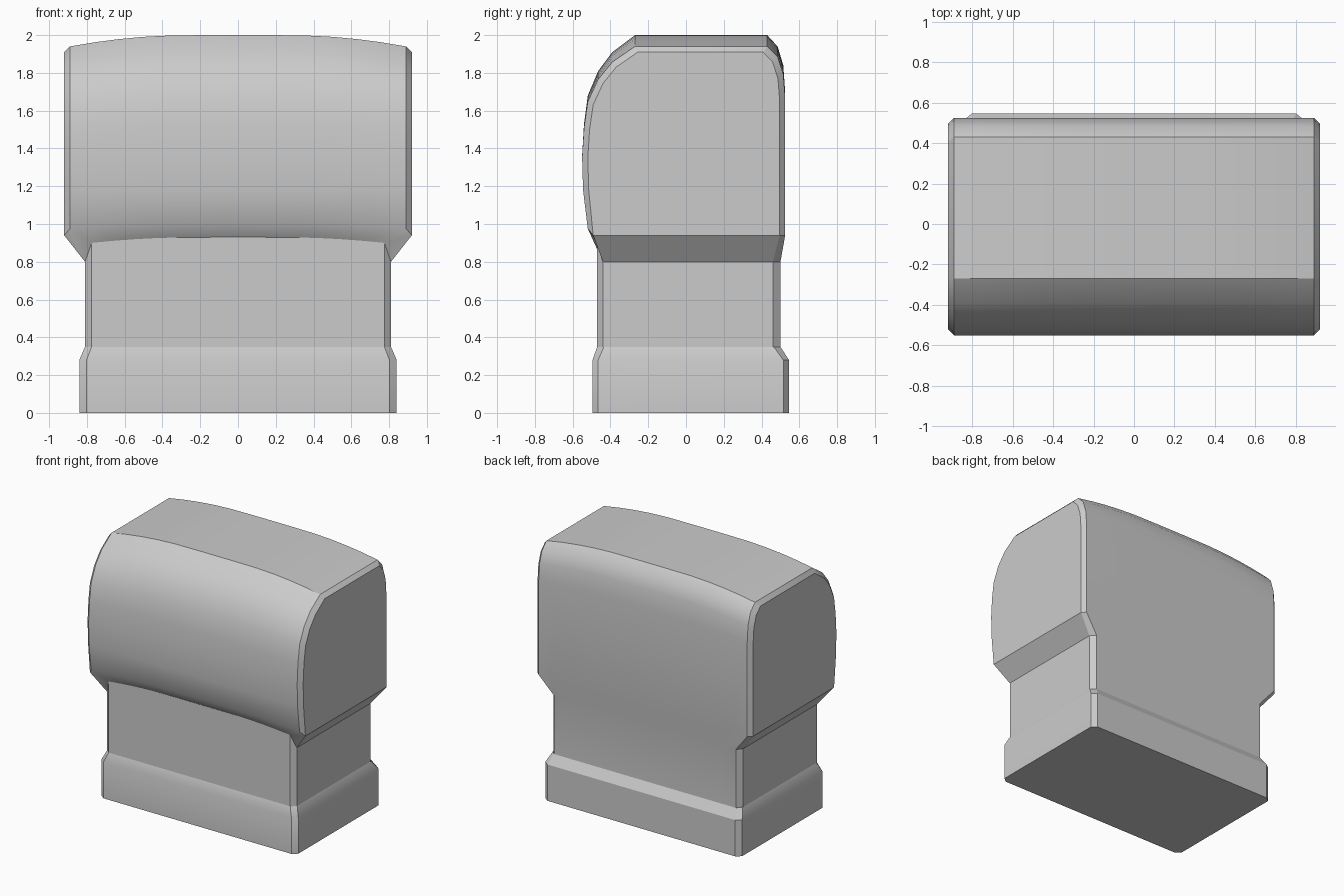
import bpy, bmesh, math

if "Cube" in bpy.data.objects:
    bpy.data.objects.remove(bpy.data.objects["Cube"])


def finish(name, bm):
    bmesh.ops.recalc_face_normals(bm, faces=bm.faces[:])
    me = bpy.data.meshes.new(name)
    bm.to_mesh(me)
    bm.free()
    ob = bpy.data.objects.new(name, me)
    bpy.context.collection.objects.link(ob)
    bpy.ops.object.select_all(action='DESELECT')
    ob.select_set(True)
    bpy.context.view_layer.objects.active = ob
    bpy.ops.object.shade_smooth_by_angle(angle=math.radians(30))
    return ob


# Side profile (y, z) of the rounded head at mid width, front bottom to back bottom
HEAD = [(-0.52, 1.0), (-0.545, 1.18), (-0.55, 1.36), (-0.54, 1.53), (-0.52, 1.68),
        (-0.465, 1.81), (-0.39, 1.91), (-0.27, 2.0), (0.43, 2.0), (0.485, 1.94),
        (0.515, 1.84), (0.525, 1.70), (0.525, 0.94)]


def section(x):
    """Closed-up slice at x: neck front, head arc, neck back."""
    a, s = abs(x), math.copysign(1, x)
    end = a > 0.9
    t = max(0, (a - 0.25) / 0.64) ** 2
    drop = 0.09 if end else 0.06 * t
    low = 0.06 if end else 0.025 * t
    k = 0.945 if end else 1.0
    head = []
    for i, (y, z) in enumerate(HEAD):
        dz = low if i == 0 else drop * min(1, max(0, (z - 1.3) / 0.7))
        head.append((x, y * k, z - dz))
    nx = s * 0.81 if end else x * 0.775 / 0.89
    yf, yb = (-0.44, 0.46) if end else (-0.47, 0.50)
    zf = 0.80 if end else 0.93 - 0.03 * t
    return [(nx, yf, 0.35), (nx, yf, zf)] + head + [(nx, yb, 0.80), (nx, yb, 0.35)]


# Head with flared underside and neck, lofted across the width
bm = bmesh.new()
half = [0.12, 0.35, 0.5, 0.63, 0.76, 0.89, 0.92]
xs = [-x for x in reversed(half)] + half
rows = [[bm.verts.new(p) for p in section(x)] for x in xs]
for r, q in zip(rows, rows[1:]):
    for i in range(len(r) - 1):
        bm.faces.new((r[i], r[i + 1], q[i + 1], q[i]))
for r in (rows[0], rows[-1]):
    bm.faces.new(r[2:-2])                       # flat head side
    bm.faces.new((r[1], r[2], r[-3], r[-2]))    # flare
    bm.faces.new((r[0], r[1], r[-2], r[-1]))    # neck side
finish("head_and_neck", bm)


# Plinth with chamfered corners and bevelled shoulder
def ring(bm, x, y0, y1, cx, cy, z):
    pts = [(x - cx, y0), (x, y0 + cy), (x, y1 - cy), (x - cx, y1)]
    pts += [(-px, py) for px, py in reversed(pts)]
    return [bm.verts.new((px, py, z)) for px, py in pts]


bm = bmesh.new()
rings = [ring(bm, 0.84, -0.495, 0.545, 0.038, 0.03, 0),
         ring(bm, 0.84, -0.495, 0.545, 0.038, 0.03, 0.28),
         ring(bm, 0.81, -0.47, 0.50, 0.035, 0.035, 0.35)]
for r, q in zip(rings, rings[1:]):
    for i in range(8):
        j = (i + 1) % 8
        bm.faces.new((r[i], r[j], q[j], q[i]))
bm.faces.new(rings[0])
finish("plinth", bm)
